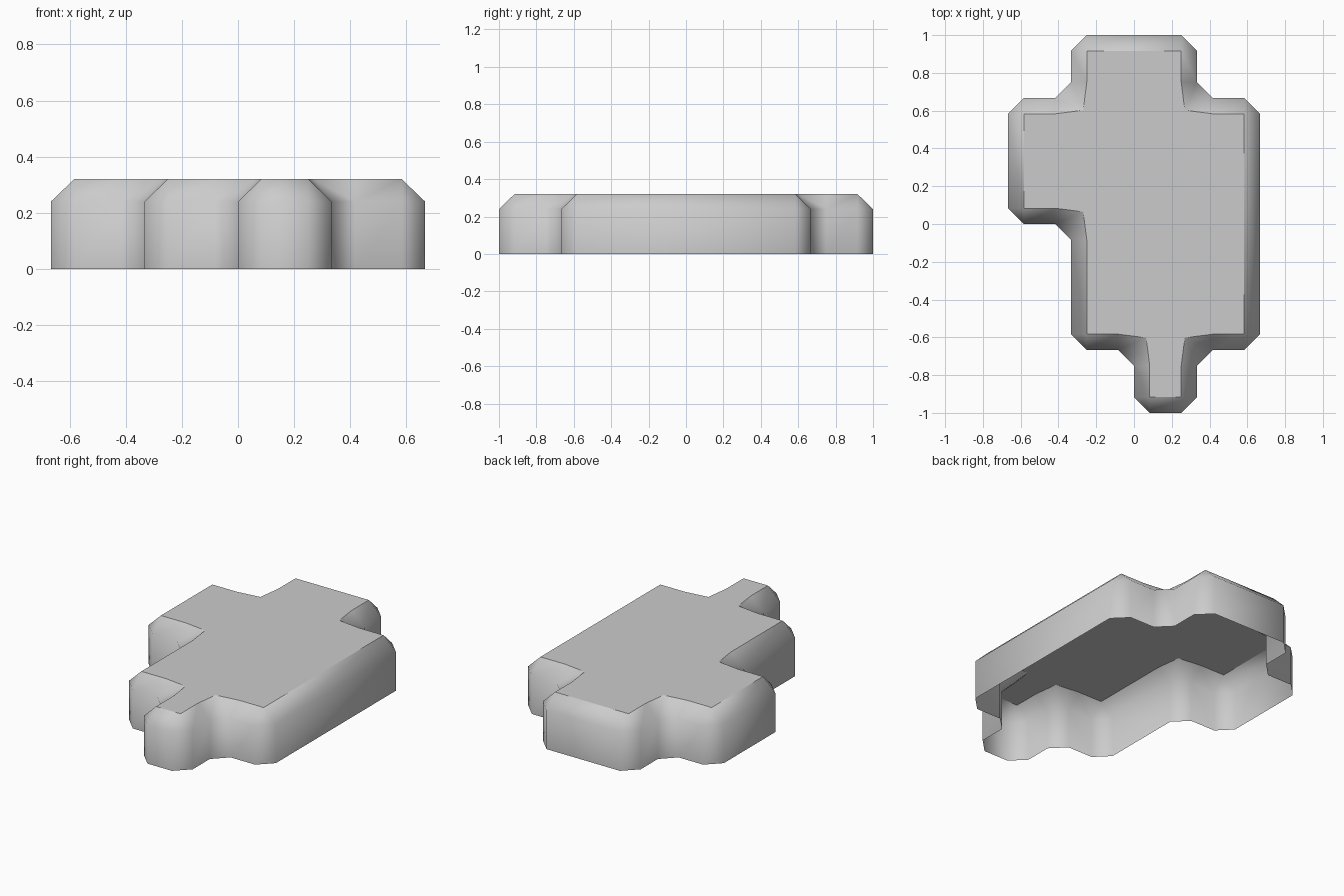
import bpy, bmesh, math
from mathutils import Vector

cube = bpy.data.objects.get("Cube")
if cube:
    bpy.data.objects.remove(cube, do_unlink=True)

CELL = 1 / 3        # grid step of the stepped outline
CUT = CELL / 4      # corner chamfer and rim slope width
WALL, TOP = 0.24, 0.32

# Stepped outline in grid cells, counter-clockwise
OUTLINE = [(0, -3), (1, -3), (1, -2), (2, -2), (2, 2), (1, 2), (1, 3),
           (-1, 3), (-1, 2), (-2, 2), (-2, 0), (-1, 0), (-1, -2), (0, -2)]
corners = [Vector((x, y)) * CELL for x, y in OUTLINE]

bm = bmesh.new()


def vert(p, z):
    return bm.verts.new((p.x, p.y, z))


# Each corner gives two chamfer points below and one (outer) or three (inner) above
sections = []
for i, c in enumerate(corners):
    d_in = (c - corners[i - 1]).normalized()
    d_out = (corners[(i + 1) % len(corners)] - c).normalized()
    n_in, n_out = Vector((-d_in.y, d_in.x)), Vector((-d_out.y, d_out.x))
    pts = [c - d_in * CUT, c + d_out * CUT]
    inset = c + (n_in + n_out) * CUT
    if d_in.cross(d_out) > 0:
        rim = [inset]
    else:
        rim = [pts[0] + n_in * CUT, inset - (n_in + n_out) * 0.019, pts[1] + n_out * CUT]
    sections.append(([vert(p, 0) for p in pts], [vert(p, WALL) for p in pts],
                     [vert(p, TOP) for p in rim]))

# Walls and sloped rim; the underside stays open
for i, (foot, mid, rim) in enumerate(sections):
    foot2, mid2, rim2 = sections[(i + 1) % len(sections)]
    bm.faces.new((foot[0], foot[1], mid[1], mid[0]))
    bm.faces.new((foot[1], foot2[0], mid2[0], mid[1]))
    bm.faces.new((mid[1], mid2[0], rim2[0], rim[-1]))
    bm.faces.new((mid[0], mid[1], rim[len(rim) // 2]))
    if len(rim) == 3:
        bm.faces.new((mid[0], rim[1], rim[0]))
        bm.faces.new((mid[1], rim[2], rim[1]))

# Flat top
top = bm.faces.new([v for s in sections for v in s[2]])

# Soft shading only around the inner corners of the rim
for f in bm.faces:
    f.smooth = True
for e in bm.edges:
    angle = e.calc_face_angle(0)
    e.smooth = angle < math.radians(33) and top not in e.link_faces

mesh = bpy.data.meshes.new("stepped_shell")
bm.to_mesh(mesh)
bm.free()
shell = bpy.data.objects.new("stepped_shell", mesh)
bpy.context.collection.objects.link(shell)

grey = bpy.data.materials.new("plain grey")
grey.use_nodes = True
colour = (0.6, 0.6, 0.6, 1)
grey.diffuse_color = colour
grey.node_tree.nodes["Principled BSDF"].inputs["Base Color"].default_value = colour
mesh.materials.append(grey)
